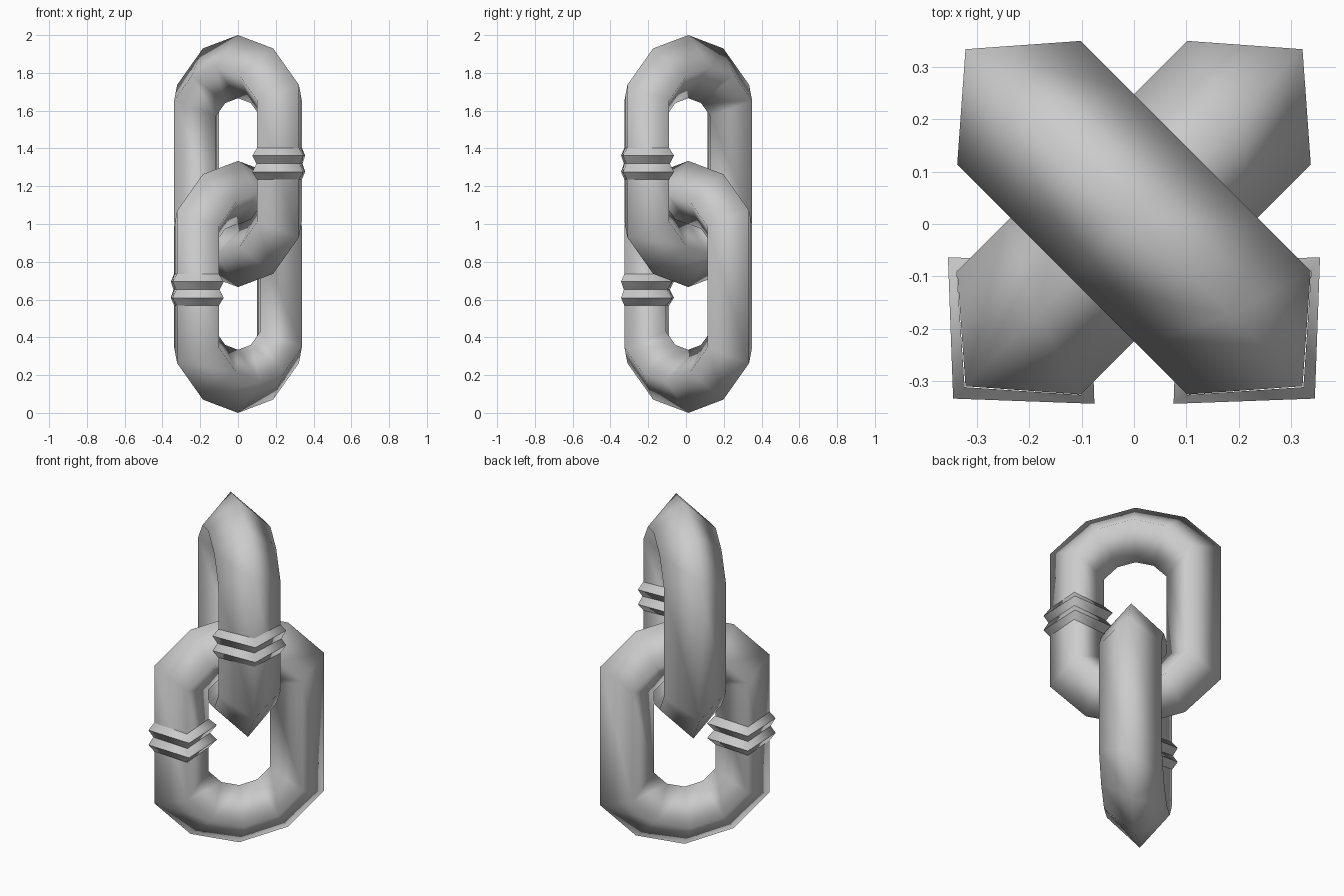
import bpy, bmesh
from math import sin, cos, pi, radians
from mathutils import Vector

cube = bpy.data.objects.get("Cube")
if cube:
    bpy.data.objects.remove(cube)

# One grey metal for the whole chain
metal = bpy.data.materials.new("grey_metal")
metal.use_nodes = True
grey = (0.6, 0.6, 0.6, 1)
metal.diffuse_color = grey
metal.node_tree.nodes["Principled BSDF"].inputs["Base Color"].default_value = grey

RING_R = 0.359    # radius of the bend, to the tube centre
TUBE_R = 0.167    # half diagonal of the diamond tube
HALF_LEG = 0.141  # bend centre above and below the link centre
OFFSET_Y = 0.012


def diamond(center, out, half_out, half_side):
    """Four corners of a diamond section spanned by `out` and local y."""
    side = Vector((0, 1, 0))
    return [center + out * half_out, center + side * half_side,
            center - out * half_out, center - side * half_side]


def skin(name, rings, closed, z, turn, crisp=False):
    """Join successive four-cornered rings into a smooth-shaded tube."""
    bm = bmesh.new()
    loops = [[bm.verts.new(p) for p in ring] for ring in rings]
    pairs = list(zip(loops, loops[1:]))
    if closed:
        pairs.append((loops[-1], loops[0]))
    for a, b in pairs:
        for i in range(4):
            j = (i + 1) % 4
            bm.faces.new((a[i], a[j], b[j], b[i])).smooth = True
    bmesh.ops.recalc_face_normals(bm, faces=bm.faces)
    if crisp:
        # Keep the horizontal ridges sharp, the corners smooth
        for e in bm.edges:
            if abs(e.verts[0].co.z - e.verts[1].co.z) < 1e-5:
                e.smooth = False
    mesh = bpy.data.meshes.new(name)
    bm.to_mesh(mesh)
    bm.free()
    mesh.materials.append(metal)
    obj = bpy.data.objects.new(name, mesh)
    obj.location = (0, OFFSET_Y, z)
    obj.rotation_euler.z = radians(turn)
    bpy.context.collection.objects.link(obj)


def link(name, z, turn):
    # Two bends of five sections each; the long gaps become the straight legs
    rings = []
    for end in (1, -1):
        for step in range(-2, 3):
            a = step * pi / 6
            out = Vector((sin(a), 0, cos(a))) * end
            center = Vector((0, 0, HALF_LEG * end)) + out * RING_R
            rings.append(diamond(center, out, TUBE_R, TUBE_R))
    skin(name, rings, True, z, turn)


def collar(name, z, turn):
    # Double-ridged band around one leg
    x = RING_R * sin(pi / 3)
    rings = []
    for height, grow in ((0.083, 0), (0.043, 1), (0, 0.15), (-0.043, 1), (-0.083, 0)):
        rings.append(diamond(Vector((x - 0.006 * grow, 0, height)), Vector((1, 0, 0)),
                             0.147 + 0.037 * grow, 0.168 + 0.03 * grow))
    skin(name, rings, False, z, turn, crisp=True)


for label, link_z, collar_z, turn in (("upper", 1.333, 1.319, -45),
                                      ("lower", 0.667, 0.652, -135)):
    link(label + "_link", link_z, turn)
    collar(label + "_collar", collar_z, turn)
